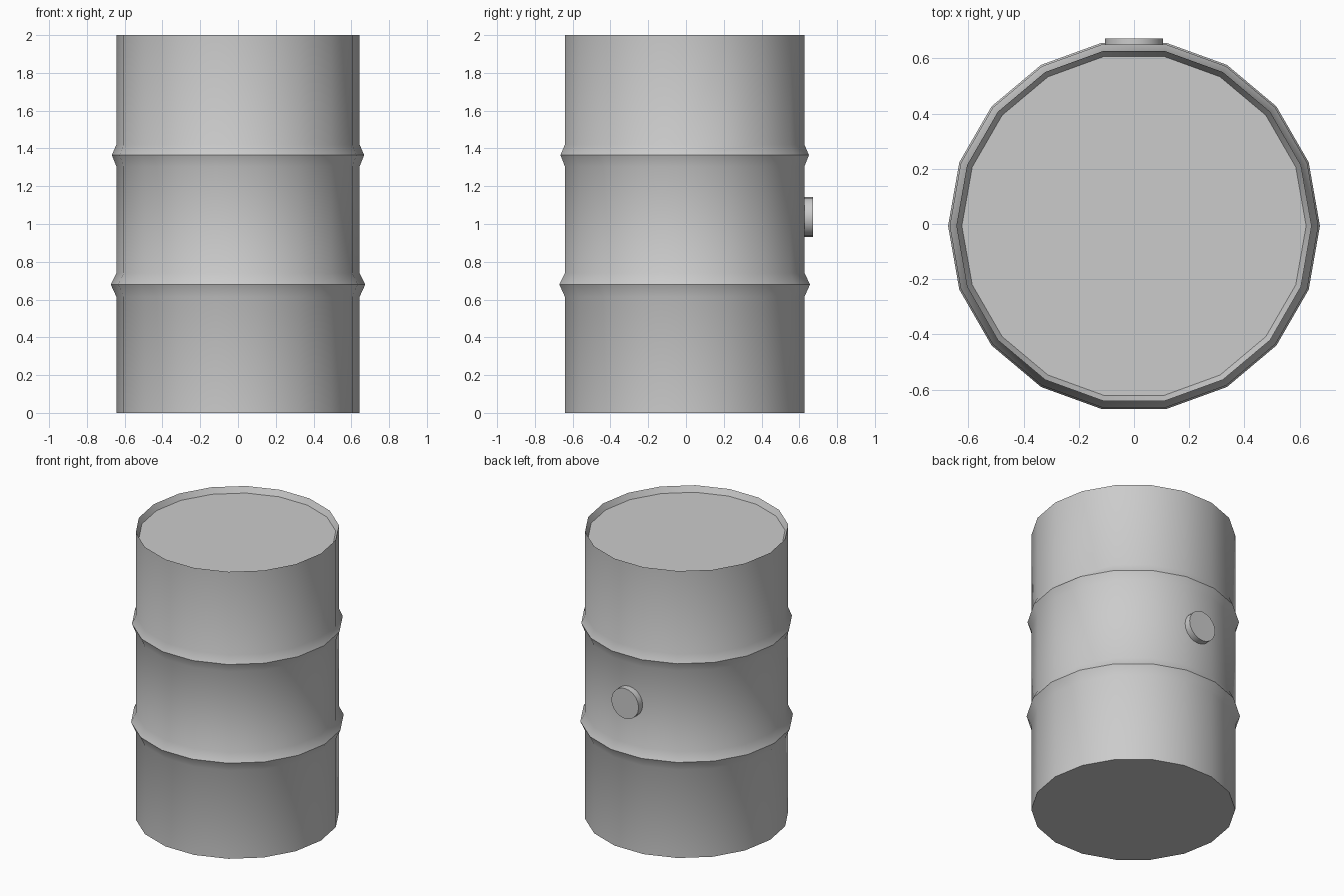
import bpy
import bmesh
from math import cos, sin, radians
from mathutils import Matrix

cube = bpy.data.objects.get("Cube")
if cube:
    bpy.data.objects.remove(cube)

SIDES = 18
RADIUS = 0.644
CENTRE_Y = -0.007

grey = bpy.data.materials.new("plain grey metal")
grey.use_nodes = True
grey.diffuse_color = (0.6, 0.6, 0.6, 1)
grey.node_tree.nodes["Principled BSDF"].inputs["Base Color"].default_value = (0.6, 0.6, 0.6, 1)


def make_object(name, bm, angle):
    bmesh.ops.recalc_face_normals(bm, faces=bm.faces)
    mesh = bpy.data.meshes.new(name)
    bm.to_mesh(mesh)
    bm.free()
    mesh.materials.append(grey)
    obj = bpy.data.objects.new(name, mesh)
    bpy.context.collection.objects.link(obj)
    bpy.ops.object.select_all(action='DESELECT')
    obj.select_set(True)
    bpy.context.view_layer.objects.active = obj
    bpy.ops.object.shade_smooth_by_angle(angle=radians(angle))
    return obj


# Drum: outer wall with two pressed ridges, then the rim stepping down to the lid
profile = [
    (RADIUS, 0),
    (RADIUS, 0.615), (0.674, 0.68), (RADIUS, 0.74),
    (RADIUS, 1.305), (0.668, 1.365), (RADIUS, 1.42),
    (RADIUS, 2), (0.624, 1.96),
]
bm = bmesh.new()
rings = []
for r, z in profile:
    ring = []
    for i in range(SIDES):
        a = radians(360 * i / SIDES)
        ring.append(bm.verts.new((r * cos(a), r * sin(a) + CENTRE_Y, z)))
    rings.append(ring)
for low, high in zip(rings, rings[1:]):
    for i in range(SIDES):
        j = (i + 1) % SIDES
        bm.faces.new((low[i], low[j], high[j], high[i]))
bm.faces.new(rings[0])
bm.faces.new(rings[-1])
# Small dent just above the upper ridge
rings[6][1].co.z -= 0.03
make_object("drum", bm, 40)

# Bung: short round cap on the back wall
bm = bmesh.new()
bmesh.ops.create_cone(
    bm, cap_ends=True, segments=20, radius1=0.105, radius2=0.105, depth=0.05,
    matrix=Matrix.Translation((0, 0.647, 1.037)) @ Matrix.Rotation(radians(90), 4, 'X'))
make_object("bung", bm, 40)
